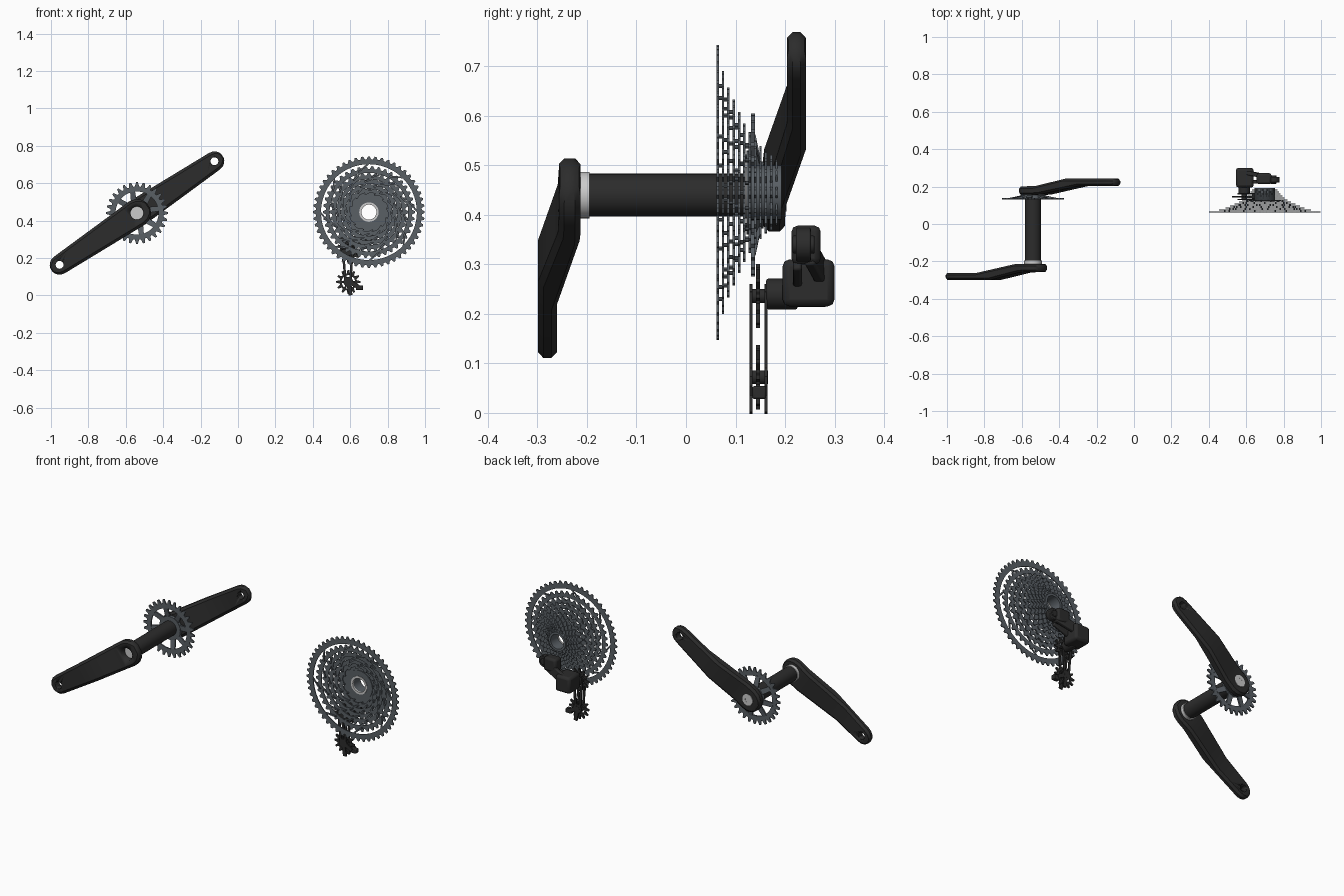
import bpy, bmesh
from math import sin, cos, pi, sqrt, atan2
from mathutils import Vector

if "Cube" in bpy.data.objects:
    bpy.data.objects.remove(bpy.data.objects["Cube"])


def material(name, col):
    m = bpy.data.materials.new(name)
    m.diffuse_color = (*col, 1)
    m.use_nodes = True
    m.node_tree.nodes["Principled BSDF"].inputs["Base Color"].default_value = m.diffuse_color
    return m


BLACK = material("black", (0.025, 0.025, 0.025))
STEEL = material("steel", (0.10, 0.115, 0.13))
SILVER = material("silver", (0.6, 0.6, 0.6))


def finish(bm, name, mat, bevel=0):
    bmesh.ops.recalc_face_normals(bm, faces=bm.faces)
    me = bpy.data.meshes.new(name)
    bm.to_mesh(me)
    bm.free()
    ob = bpy.data.objects.new(name, me)
    bpy.context.collection.objects.link(ob)
    me.materials.append(mat)
    if bevel:
        b = ob.modifiers.new("bevel", 'BEVEL')
        b.width, b.segments = bevel, 2
    bpy.ops.object.select_all(action='DESELECT')
    ob.select_set(True)
    bpy.context.view_layer.objects.active = ob
    bpy.ops.object.shade_smooth_by_angle(angle=pi / 6)
    return ob


def loft(bm, rings, closed=False):
    # skin rings of points; cap the ends, or join last to first
    vs = [[bm.verts.new(p) for p in r] for r in rings]
    n = len(vs[0])
    for a, b in zip(vs, vs[1:] + vs[:1] if closed else vs[1:]):
        for i in range(n):
            j = (i + 1) % n
            bm.faces.new((a[i], a[j], b[j], b[i]))
    if not closed:
        bm.faces.new(vs[0])
        bm.faces.new(vs[-1])


def disc(bm, x, z, y0, y1, polar, inner=0):
    # plate across y; polar = radius or list of (angle, radius)
    if not isinstance(polar, list):
        polar = [(2 * pi * i / 40, polar) for i in range(40)]

    def loop(y, r=None):
        return [(x + (r or q) * cos(a), y, z + (r or q) * sin(a)) for a, q in polar]
    if inner:
        loft(bm, [loop(y0), loop(y1), loop(y1, inner), loop(y0, inner)], True)
    else:
        loft(bm, [loop(y0), loop(y1)])


def teeth(n, tip, root):
    out = []
    for i in range(n):
        for f, r in ((-.36, root), (-.13, tip), (.13, tip), (.36, root)):
            out.append((2 * pi * (i + f) / n, r))
    return out


def bar(bm, p, q, w, t, w2=None):
    # flat bar from p to q, width w (to w2), thickness t along y
    p, q = Vector(p), Vector(q)
    d = (q - p).normalized()
    side = d.cross(Vector((0, 1, 0))).normalized()
    up = side.cross(d)
    loft(bm, [[c + side * a * ww / 2 + up * b * t / 2 for a, b in ((-1, -1), (1, -1), (1, 1), (-1, 1))]
              for c, ww in ((p, w), (q, w2 or w))])


def box(bm, lo, hi):
    loft(bm, [[(lo[0], y, lo[2]), (hi[0], y, lo[2]), (hi[0], y, hi[2]), (lo[0], y, hi[2])]
              for y in (lo[1], hi[1])])


def polar(cx, cz, r, a, y):
    return (cx + r * cos(a), y, cz + r * sin(a))


CX, CZ = -.54, .44
L, R0, R1 = .498, .075, .053


def interp(s, pts):
    if s <= pts[0][0]:
        return pts[0][1]
    for (a, u), (b, v) in zip(pts, pts[1:]):
        if s <= b:
            return u + (v - u) * (s - a) / (b - a)
    return pts[-1][1]


def cut(ob, x, z, y0, y1, r):
    bm = bmesh.new()
    disc(bm, x, z, y0, y1, r)
    c = finish(bm, "hole_cutter", BLACK)
    m = ob.modifiers.new("hole", 'BOOLEAN')
    m.object, m.solver = c, 'EXACT'
    bpy.context.view_layer.objects.active = ob
    bpy.ops.object.modifier_apply(modifier=m.name)
    bpy.data.objects.remove(c)


def crank(name, side, base):
    # tapered, chamfered arm that steps outwards between hub and pedal
    ux, uz = side * .831, side * .556
    st = [(-R0 * cos(a), R0 * sin(a), 0) for a in (.22, .5, .8, 1.15, pi / 2)]
    st += [(s, R0 + (R1 - R0) * s / L, 0) for s in (.05, .08, .15, .24, .33, .42)]
    st += [(L + R1 * cos(a), R1 * sin(a), 0) for a in (pi / 2, 1.15, .8, .5, .22)]
    rings = []
    for k, (s, w, _) in enumerate(st):
        yi = base + interp(s, [(.07, 0), (.33, .048)])
        yo = base + interp(s, [(.04, .044), (.24, .086)])
        e = min(k, len(st) - 1 - k)
        pinch = (.011, .003, 0)[e] if e < 3 else 0
        yi, yo = yi + pinch, yo - pinch
        c, cy = min(.014, w * .5), min(.011, (yo - yi) * .3)
        prof = [(-w, yi + cy), (-w + c, yi), (w - c, yi), (w, yi + cy),
                (w, yo - cy), (w - c, yo), (-w + c, yo), (-w, yo - cy)]
        rings.append([(CX + ux * s - uz * v, side * y, CZ + uz * s + ux * v) for v, y in prof])
    bm = bmesh.new()
    loft(bm, rings)
    ob = finish(bm, name, BLACK)
    cut(ob, CX + ux * L, CZ + uz * L, -.5, .5, .021)
    return ob


# crank arms and axle
right_crank = crank("right_crank_arm", 1, .156)
left_crank = crank("left_crank_arm", -1, .213)
cut(left_crank, CX, CZ, -.4, -.222, .035)

bm = bmesh.new()
disc(bm, CX, CZ, -.2, .165, .043)
finish(bm, "bottom_bracket_shell", BLACK)
bm = bmesh.new()
disc(bm, CX, CZ, -.214, -.195, .047)
disc(bm, CX, CZ, -.226, -.205, .0345)
finish(bm, "axle_collar", SILVER)
bm = bmesh.new()
disc(bm, CX, CZ, .19, .203, .033, .015)
disc(bm, CX, CZ, .19, .2015, .018)
finish(bm, "crank_bolt", SILVER)

# chainring with paired spokes
bm = bmesh.new()
disc(bm, CX, CZ, .131, .139, teeth(28, .165, .142), .115)
disc(bm, CX, CZ, .14, .157, .068, .04)
for k in range(4):
    for o in (-.3, .3):
        a = .59 + k * pi / 2
        bar(bm, polar(CX, CZ, .122, a + o * 1.3, .136), polar(CX, CZ, .055, a + o, .15), .026, .009, .032)
finish(bm, "chainring", STEEL)

# cassette: stacked sprockets with swept arms and pins
SX, SZ = .70, .445
counts = [52, 42, 36, 32, 28, 24, 21, 18, 16, 14, 12, 10]
tips = [.298, .246, .212, .188, .163, .14, .122, .106, .094, .084, .076, .068]
for i, (n, r) in enumerate(zip(counts, tips)):
    y = .064 + i * .0108
    inner = max(r - (.042 if i == 0 else .036), .05)
    if i == 6:
        inner = .06
    bm = bmesh.new()
    disc(bm, SX, SZ, y - .0024, y + .0024, teeth(n, r, r - .015), inner)
    if i < 6:
        nxt = tips[i + 1] - .024
        for k in range(12 if i else 8):
            a = 2 * pi * k / (12 if i else 8) + i * .2
            end = polar(SX, SZ, nxt, a + .25, y)
            bar(bm, polar(SX, SZ, inner + .005, a, y), end, .009, .004)
            pa = a + .25
            disc(bm, end[0], end[2], y, y + .0108, [(2 * pi * j / 8, .004) for j in range(8)])
    finish(bm, "sprocket_%d" % n, STEEL)
bm = bmesh.new()
disc(bm, SX, SZ, .124, .193, .055, .042)
disc(bm, SX, SZ, .122, .132, .085, .05)
finish(bm, "cassette_hub", STEEL)
bm = bmesh.new()
disc(bm, SX, SZ, .119, .128, .052, .04)
finish(bm, "cassette_lock_ring", SILVER)

# derailleur pulleys
PX = .59
for name, pz in (("upper_pulley", .236), ("lower_pulley", .072)):
    bm = bmesh.new()
    disc(bm, PX, pz, .141, .149, teeth(12, .065, .046), .036)
    disc(bm, PX, pz, .128, .166, .014)
    for k in range(6):
        a = k * pi / 3
        bar(bm, polar(PX, pz, .01, a, .145), polar(PX, pz, .04, a, .145), .01, .007)
    finish(bm, name, BLACK)

# derailleur cage
for name, y in (("inner_cage_plate", .131), ("outer_cage_plate", .162)):
    bm = bmesh.new()
    for pz, r in ((.236, .024), (.072, .026)):
        disc(bm, PX, pz, y - .003, y + .003, r)
    for o in (-.03, .022):
        bar(bm, (PX + o, y, .245), (PX + o * .5, y, .075), .013, .006)
    bar(bm, (PX, y, .075), (.645, y, .045), .022, .006)
    bar(bm, (PX, y, .07), (PX + .012, y, 0), .022, .006)
    finish(bm, name, BLACK)
bm = bmesh.new()
box(bm, (.63, .134, .028), (.668, .162, .054))
finish(bm, "cage_stop", BLACK, .004)

# derailleur body
bm = bmesh.new()
disc(bm, PX, .24, .162, .225, .031)
disc(bm, PX, .24, .19, .285, .026)
finish(bm, "cage_pivot", BLACK, .004)
bm = bmesh.new()
box(bm, (.545, .195, .215), (.64, .30, .31))
finish(bm, "lower_knuckle", BLACK, .014)
bm = bmesh.new()
bar(bm, (.60, .275, .28), (.725, .25, .325), .055, .022)
bar(bm, (.60, .225, .265), (.725, .225, .31), .045, .018)
finish(bm, "parallel_links", BLACK, .005)
bm = bmesh.new()
box(bm, (.655, .213, .30), (.735, .272, .378))
finish(bm, "upper_knuckle", BLACK, .012)
bm = bmesh.new()
disc(bm, .745, .34, .222, .252, .034)
disc(bm, .745, .34, .215, .26, .018)
finish(bm, "hanger_pivot", BLACK, .003)
